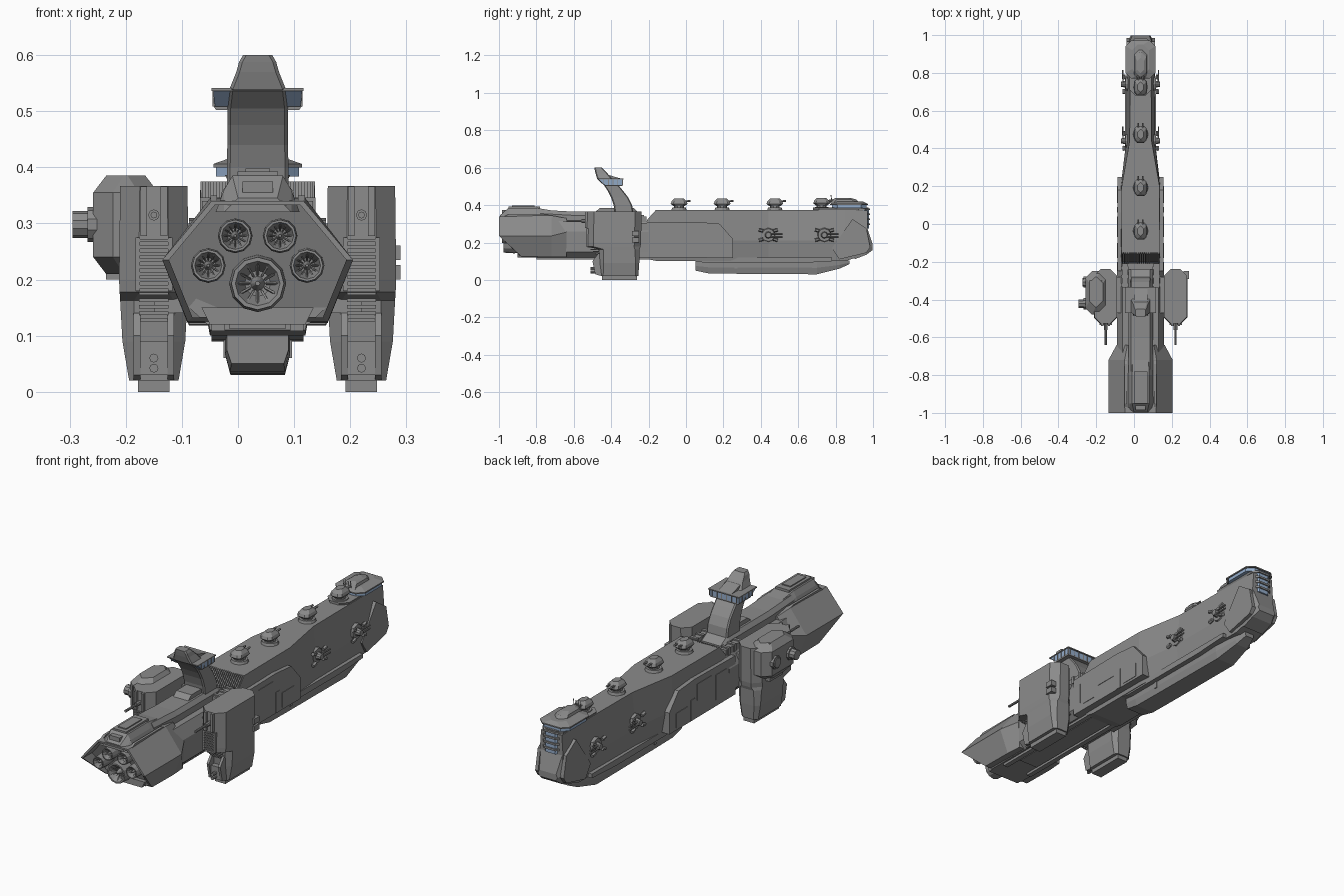
import bpy, bmesh, math
from mathutils import Vector, Matrix

if "Cube" in bpy.data.objects:
    bpy.data.objects.remove(bpy.data.objects["Cube"])

CX = 0.035  # hull centreline
glass = bpy.data.materials.new("window_blue")
glass.diffuse_color = (0.3, 0.42, 0.6, 1)
glass.use_nodes = True
glass.node_tree.nodes["Principled BSDF"].inputs["Base Color"].default_value = glass.diffuse_color
steel = bpy.data.materials.new("dark_steel")
steel.diffuse_color = (0.26, 0.26, 0.26, 1)
steel.use_nodes = True
steel.node_tree.nodes["Principled BSDF"].inputs["Base Color"].default_value = steel.diffuse_color

def finish(name, bm, mat=None):
    bmesh.ops.recalc_face_normals(bm, faces=bm.faces)
    me = bpy.data.meshes.new(name)
    bm.to_mesh(me); bm.free()
    ob = bpy.data.objects.new(name, me)
    bpy.context.collection.objects.link(ob)
    me.materials.append(mat or steel)
    return ob

def loft(name, rings, mat=None):
    bm = bmesh.new()
    vs = [[bm.verts.new(p) for p in r] for r in rings]
    n = len(vs[0])
    for a, b in zip(vs, vs[1:]):
        for i in range(n):
            bm.faces.new((a[i], a[(i + 1) % n], b[(i + 1) % n], b[i]))
    bm.faces.new(vs[0]); bm.faces.new(vs[-1])
    return finish(name, bm, mat)

def box(name, x0, x1, y0, y1, z0, z1, mat=None):
    return loft(name, [[(x0, y0, z), (x1, y0, z), (x1, y1, z), (x0, y1, z)] for z in (z0, z1)], mat)

def cbox(name, h, y0, y1, z0, z1, mat=None):
    return box(name, CX - h, CX + h, y0, y1, z0, z1, mat)

def prism(name, prof, x0, x1, mat=None):
    return loft(name, [[(x, y, z) for y, z in prof] for x in (x0, x1)], mat)

def cyl(name, p0, p1, r0, r1=None, n=12):
    p0, p1 = Vector(p0), Vector(p1)
    d = p1 - p0
    bm = bmesh.new()
    m = Matrix.Translation((p0 + p1) / 2) @ d.to_track_quat('Z', 'Y').to_matrix().to_4x4()
    bmesh.ops.create_cone(bm, cap_ends=True, segments=n, radius1=r0, radius2=r0 if r1 is None else r1, depth=d.length, matrix=m)
    return finish(name, bm)

def plan(x, hx, y0, y1, z, c):
    c = min(c, hx * .9)
    return [(x - hx + c, y0, z), (x + hx - c, y0, z), (x + hx, y0 + c, z), (x + hx, y1 - c, z),
            (x + hx - c, y1, z), (x - hx + c, y1, z), (x - hx, y1 - c, z), (x - hx, y0 + c, z)]

def section(y, pairs):  # symmetric cross-section from (half width, z), top to bottom
    return [(CX + h, y, z) for h, z in pairs] + [(CX - h, y, z) for h, z in reversed(pairs)]

# Forward hull
loft("forward_hull", [section(y, [(ht, zt), (hm, .21), (hb, zb)]) for y, ht, zt, hm, hb, zb in (
    (-.2, .1, .31, .105, .085, .11), (-.15, .102, .375, .105, .085, .1), (.2, .1, .375, .105, .085, .1),
    (.44, .058, .375, .076, .065, .1), (.85, .055, .375, .074, .06, .1), (.97, .055, .37, .066, .05, .14))])
prism("side_armour", [(-.25, .12), (-.25, .305), (.06, .31), (.18, .3), (.25, .22), (.25, .118)], CX - .122, CX + .122)

# Bow armour cheeks and nose
prism("bow_cheek", [(.78, .17), (.89, .325), (.965, .275), (.985, .175), (.965, .145), (.82, .11)], CX - .076, CX + .076)
loft("bow_nose", [section(y, [(h * .85, zt), (h, zm), (h * .8, zb)]) for y, h, zt, zm, zb in (
    (.9, .07, .33, .2, .11), (.965, .07, .29, .19, .135), (.998, .052, .19, .175, .16))])

# Lower keel
loft("keel", [section(y, [(hs, .105), (hs, (zb + .1) / 2), (hs * .85, zb)]) for y, hs, zb in (
    (.05, .055, .05), (.12, .058, .035), (.27, .058, .033), (.7, .057, .03), (.82, .04, .06), (.875, .025, .085))])
prism("keel_shelf", [(.05, .12), (.05, .1), (.1, .092), (.6, .09), (.78, .1), (.78, .12)], CX - .082, CX + .082)
cbox("keel_collar", .061, .26, .275, .06, .1)

# Mid hull and spine
loft("mid_hull", [section(y, [(.095, .315), (.125, .26), (.122, .15), (.09, .12)]) for y in (-.88, -.2)])
loft("spine", [section(y, [(.05, z), (.065, z - .02), (.065, .3)]) for y, z in ((-.78, .375), (-.6, .365), (-.29, .365), (-.24, .335))])
for s in (-1, 1):
    x = CX + s * .083
    box("deck_locker", x - .016, x + .016, -.34, -.21, .31, .34)
    for i in range(3):
        box("deck_rib", x - .02, x + .02, -.33 + i * .045, -.315 + i * .045, .31, .346)
for i in range(20):  # exhaust grille at back of forward hull
    x = CX - .096 + i * .0101
    prism("grille_slat", [(-.215, .305), (-.205, .325), (-.16, .375), (-.14, .375), (-.19, .305)], x - .003, x + .003)

# Engine shell, hollow at the rear
hexa = [(.082, .34), (.17, .235), (.125, .125)]
def engine_ring(y, k, dy):
    r = section(y, [(h * k, .235 + (z - .235) * k) for h, z in hexa])
    return [(px, py + (dy if pz < .2 else 0), pz) for px, py, pz in r]
loft("engine_shell", [engine_ring(-.93, .93, .06), engine_ring(-1, .93, .11), engine_ring(-1, 1, .12),
    section(-.72, [(.085, .345), (.17, .235), (.125, .123)]), section(-.64, [(.07, .33), (.127, .255), (.12, .123)])])
loft("engine_hood", [section(y, [(a, z), (.06, z - .025), (.075, .32)]) for y, a, z in
    ((-.995, .035, .345), (-.95, .045, .385), (-.8, .045, .385), (-.68, .04, .365))])
cbox("hood_hatch", .036, -.95, -.78, .38, .393)
cbox("hood_hatch_inner", .022, -.93, -.81, .39, .398)
cbox("hood_vent", .027, -.985, -.94, .355, .375)
loft("engine_chin", [section(y, [(.1, .15), (.085, .12)]) for y in (-.9, -.82)])
for s in (-1, 1):
    prism("shell_rib", [(-.98, .335), (-.95, .35), (-.74, .35), (-.7, .335)], CX + s * .078 - .006, CX + s * .078 + .006)

# Engine nozzles with flared rim and inner vanes
def nozzle(x, z, r, y0, y1):
    def ring(y, k):
        return [(x + k * math.cos(i * math.tau / 12), y, z + k * math.sin(i * math.tau / 12)) for i in range(12)]
    loft("nozzle", [ring(y1, r * .8), ring((y0 + y1) / 2, r), ring(y0, r * .92), ring(y0, r * .78), ring(y0 + .035, r * .45)])
    cyl("nozzle_core", (x, y0 + .04, z), (x, y0 + .005, z), r * .28, r * .08)
    for i in range(12):
        a = i * math.tau / 12
        c, s = math.cos(a) * r, math.sin(a) * r
        cyl("nozzle_vane", (x + c * .3, y0 + .03, z + s * .3), (x + c * .78, y0 + .008, z + s * .78), r * .05, n=4)
for s in (-1, 1):
    nozzle(CX + s * .04, .278, .031, -.985, -.9)
    nozzle(CX + s * .088, .225, .031, -.985, -.88)
nozzle(CX, .193, .051, -.975, -.86)

# Command tower with bridge
loft("tower", [plan(CX, h, y0, y1, z, .006) for z, h, y0, y1 in (
    (.35, .055, -.38, -.28), (.4, .055, -.387, -.288), (.44, .054, -.4, -.308), (.475, .054, -.418, -.335), (.505, .054, -.438, -.36),
    (.54, .05, -.475, -.395), (.57, .038, -.484, -.42), (.588, .033, -.488, -.438), (.6, .026, -.49, -.45))])
def bridge_plan(h, y0, y1, z):
    return [(CX - h, y0, z), (CX + h, y0, z), (CX + h, y1, z), (CX - h, y1, z)]
loft("bridge_floor", [bridge_plan(h, -.432, -.34, z) for z, h in ((.502, .074), (.508, .078))])
loft("bridge_windows", [bridge_plan(h, y0, -.34, z) for z, h, y0 in ((.508, .077, -.436), (.536, .079, -.466))], glass)
loft("bridge_roof", [bridge_plan(h, -.472, -.334, z) for z, h in ((.536, .082), (.541, .082))])
prism("bridge_roof_slope", [(-.47, .54), (-.44, .56), (-.41, .56), (-.345, .541)], CX - .036, CX + .036)
for s in (-1, 1):
    for i in range(5):
        y = -.44 + i * .025
        box("window_post", CX + s * .078 - .002, CX + s * .078 + .002, y - .002, y + .002, .508, .537)
for i in range(6):
    x = CX - .065 + i * .026
    box("window_post", x - .002, x + .002, -.342, -.338, .508, .537)
prism("tower_step", [(-.49, .36), (-.46, .385), (-.38, .385), (-.36, .36)], CX - .04, CX + .04)

# Side pods with legs
for s in (-1, 1):
    x = CX + s * .185
    loft("pod", [plan(x, h, y0, y1, z, c) for z, h, y0, y1, c in (
        (.367, .06, -.527, -.238, .035), (.2, .062, -.53, -.24, .035), (.178, .061, -.53, -.243, .035),
        (.163, .06, -.465, -.248, .025), (.09, .056, -.46, -.25, .02), (.02, .044, -.458, -.255, .015))])
    box("pod_foot", x - .028, x + .028, -.45, -.262, 0, .022)
    for t in (-1, 1):
        box("cannon_rail", x + t * .018 - .006, x + t * .018 + .006, -.54, -.45, .278, .366)
        box("vent_frame", x + t * .029 - .004, x + t * .029 + .004, -.535, -.5, .18, .275)
        prism("leg_fairing", [(-.5, .1), (-.47, .14), (-.45, .14), (-.45, .02), (-.485, .03)], x + t * .03 - .006, x + t * .03 + .006)
    cyl("pod_cannon", (x, -.64, .315), (x, -.5, .315), .006, n=8)
    cyl("pod_cannon_sleeve", (x, -.56, .315), (x, -.5, .315), .01, n=8)
    for i in range(13):
        z = .125 + i * .0118
        y = -.535 + max(0, .18 - z) * 1.2
        box("vent_slat", x - .026, x + .026, y, y + .06, z, z + .006)
    box("leg_turret_mount", x - .026, x + .026, -.485, -.44, .03, .09)
    for z in (.042, .06):
        cyl("leg_gun", (x, -.51, z), (x, -.47, z), .008, n=8)
    box("pod_hull_joint", min(x, CX), max(x, CX), -.47, -.28, .14, .3)
xr = CX + .185 + .062
for z in (.2, .235):
    box("pod_lock", xr - .02, xr + .008, -.29, -.25, z, z + .026)

# Left pod weapon housing with side barrels
loft("housing", [plan(-.2, h, y0, y1, z, .035) for z, h, y0, y1 in (
    (.21, .035, -.44, -.29), (.24, .058, -.48, -.25), (.355, .058, -.48, -.25), (.385, .035, -.44, -.28))])
box("housing_bridge", -.235, -.17, -.4, -.3, .2, .384)
for y, z, e in ((-.422, .298, -.295), (-.308, .298, -.272)):
    cyl("housing_barrel", (e, y, z), (-.22, y, z), .024, n=10)
    cyl("housing_collar", (-.268, y, z), (-.22, y, z), .031, n=10)

# Deck turrets
def deck_turret(y, z):
    cyl("turret_ring", (CX, y, z - .005), (CX, y, z + .012), .042, .036, 12)
    cyl("turret_neck", (CX, y, z + .01), (CX, y, z + .025), .026, n=10)
    loft("turret_house", [plan(CX, h, y - l, y + l, z + dz, .014) for h, l, dz in ((.024, .03, .02), (.032, .045, .032), (.028, .04, .045), (.016, .026, .06))])
    for s in (-1, 1):
        cyl("turret_gun", (CX + s * .012, y, z + .043), (CX + s * .012, y + .06, z + .047), .005, n=6)
for y in (-.037, .193, .475):
    deck_turret(y, .375)
deck_turret(.725, .378)

# Side turrets
for s in (-1, 1):
    for y, z in ((.44, .24), (.74, .24)):
        x = CX + s * .065
        cyl("side_mount", (x, y, z), (x + s * .016, y, z), .04, .034, 10)
        cyl("side_ball", (x, y, z), (x + s * .038, y, z), .022, .014, 10)
        for t in (-1, 1):
            for u in (-1, 1):
                cyl("side_gun", (x + s * .024, y + t * .028, z + u * .022), (x + s * .024, y + t * .05, z + u * .028), .009, n=6)
            cyl("side_barrel", (x + s * .028, y, z + t * .008), (x + s * .03, y + .075, z + t * .008), .004, n=6)

# Bow lookout deck with windows
loft("lookout_base", [plan(CX, h, .68, .975, z, .03) for z, h in ((.37, .05), (.386, .058))])
loft("lookout_windows", [plan(CX, .074, .78, .965, z, .03) for z in (.384, .4)], glass)
loft("lookout_roof", [plan(CX, h, y0, y1, z, .03) for z, h, y0, y1 in ((.4, .079, .77, .972), (.406, .079, .77, .972), (.418, .045, .79, .95))])
loft("lookout_dome", [plan(CX, h, y0, y1, z, .025) for z, h, y0, y1 in ((.41, .036, .76, .93), (.43, .03, .78, .91), (.438, .018, .8, .88))])
for i in range(4):
    z = .275 + i * .027
    loft("bow_windows", [plan(CX, .05, .9, .978, zz, .025) for zz in (z, z + .018)], glass)
    loft("bow_floor", [plan(CX, .055, .9, .984, zz, .025) for zz in (z + .018, z + .027)])
for i in range(4):
    cyl("antenna", (CX - .02 + i * .013, .78, .42), (CX - .02 + i * .013, .775, .45 + .004 * (i % 2)), .0018, n=4)

# Raised panels on hull flanks and belly
for s in (-1, 1):
    x = CX + s * .122
    for y0, y1, z0, z1 in ((-.18, -.1, .15, .27), (-.07, .04, .2, .28), (.06, .09, .12, .22), (.11, .2, .13, .2)):
        box("flank_panel", x - .002, x + .002, y0, y1, z0, z1)
    box("belly_rail", CX + s * .07 - .012, CX + s * .07 + .012, -.8, .04, .108, .125)
cbox("belly_plate", .05, -.72, -.2, .112, .125)
